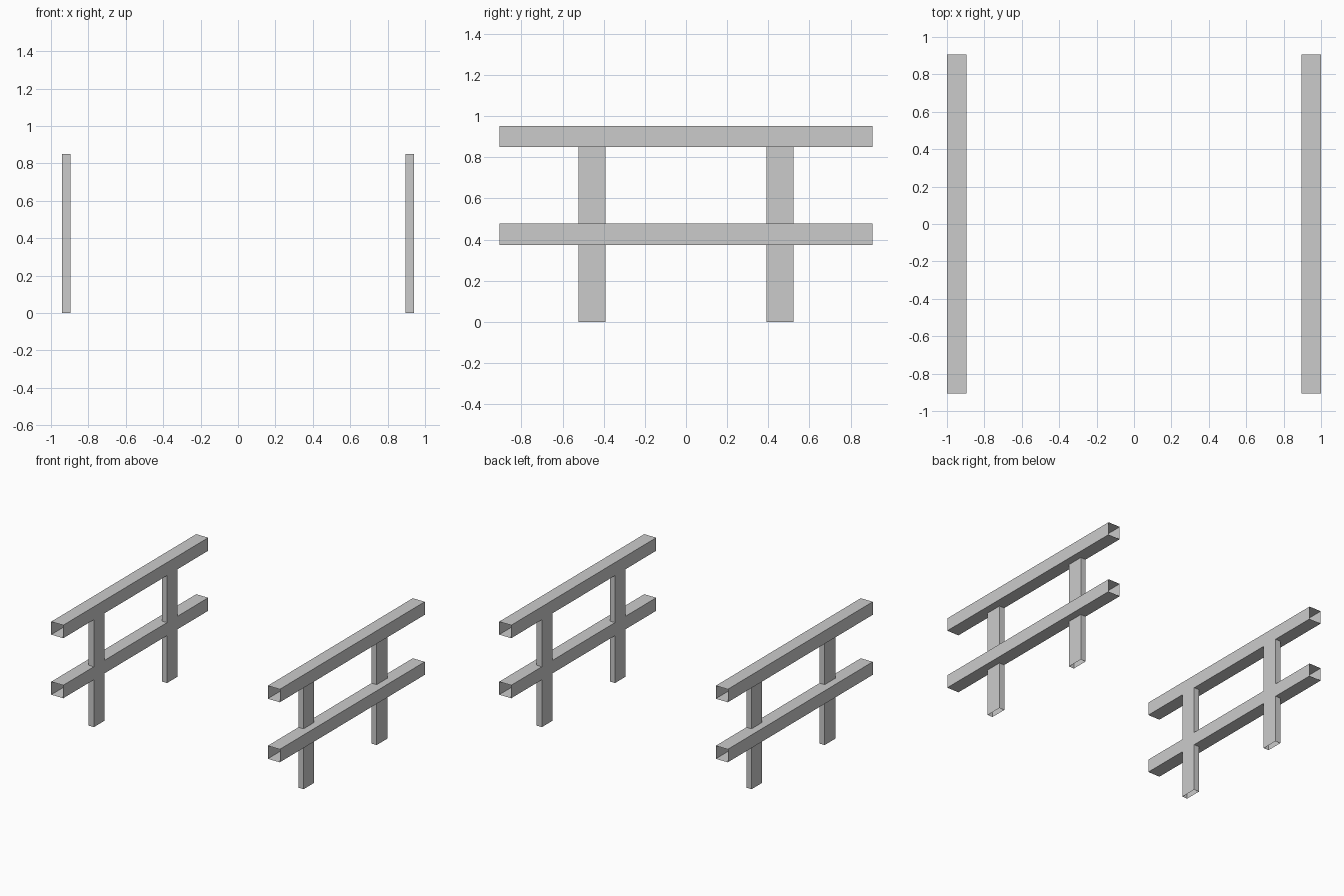
import bpy
import bmesh

if "Cube" in bpy.data.objects:
    bpy.data.objects.remove(bpy.data.objects["Cube"])


def open_tube(name, lo, hi, axis):
    """Box between two corners, without end caps along one axis (0=x, 1=y, 2=z)."""
    bm = bmesh.new()
    bmesh.ops.create_cube(bm, size=1)
    bm.normal_update()
    caps = [f for f in bm.faces if abs(f.normal[axis]) > 0.9]
    bmesh.ops.delete(bm, geom=caps, context='FACES_ONLY')
    for v in bm.verts:
        v.co = [h if c > 0 else l for c, l, h in zip(v.co, lo, hi)]
    mesh = bpy.data.meshes.new(name)
    bm.to_mesh(mesh)
    bm.free()
    obj = bpy.data.objects.new(name, mesh)
    bpy.context.collection.objects.link(obj)
    # Opposite fence is a mirror image across x = 0
    obj.modifiers.new("mirror", 'MIRROR').use_mirror_merge = False
    return obj


INNER = 0.895   # inner face shared by rails and posts

# Horizontal rails, hollow with open ends
for name, z0, z1 in (("lower_rail", 0.375, 0.478), ("upper_rail", 0.85, 0.953)):
    open_tube(name, (INNER, -0.906, z0), (1.0, 0.906, z1), axis=1)

# Posts, flush with the inner face and running through the lower rail
for name, y in (("front_post", -0.457), ("back_post", 0.457)):
    open_tube(name, (INNER, y - 0.066, 0), (0.94, y + 0.066, 0.85), axis=2)
